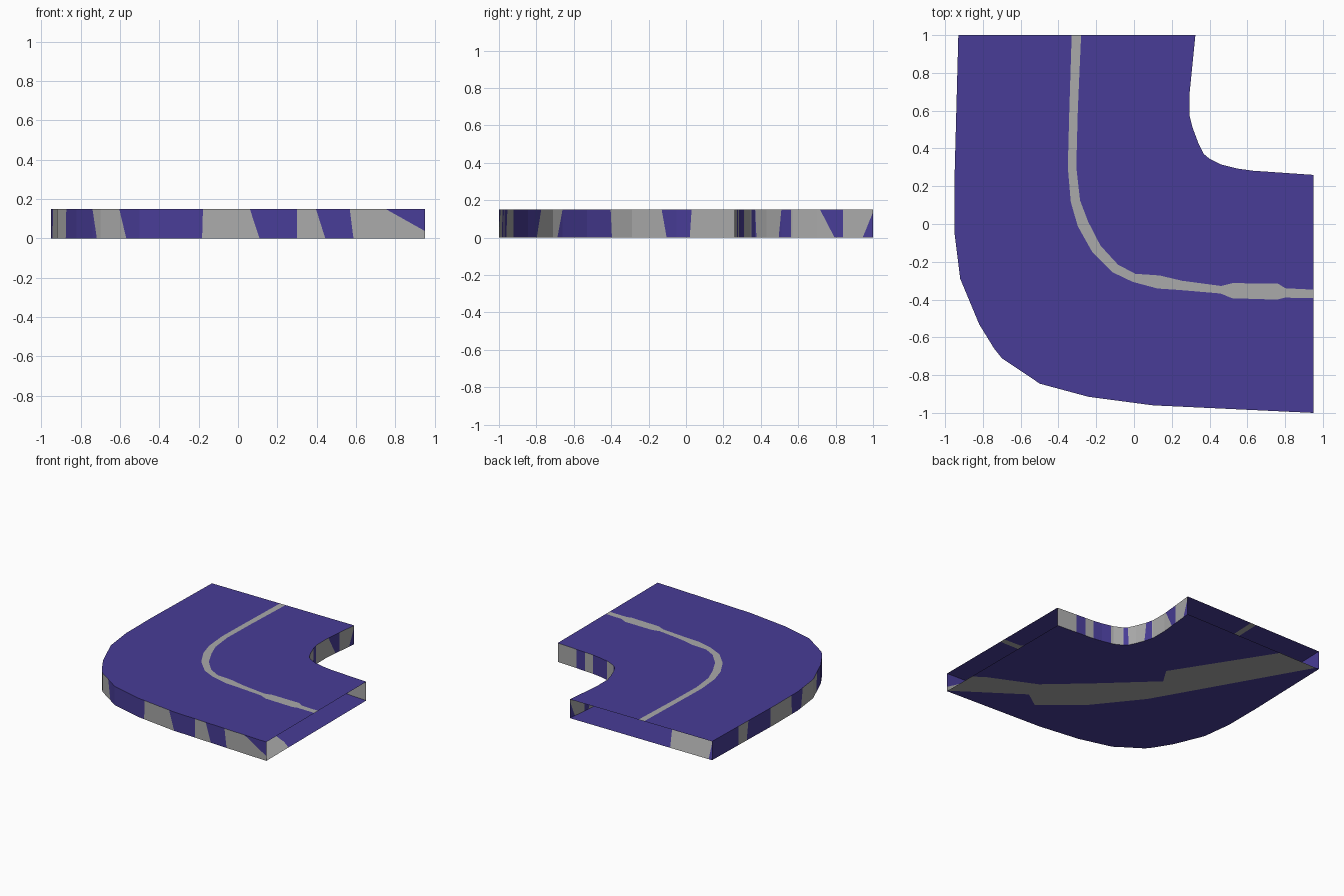
import bpy, bmesh
from mathutils import Vector

if "Cube" in bpy.data.objects:
    bpy.data.objects.remove(bpy.data.objects["Cube"])

H = 0.15


def material(name, rgb):
    m = bpy.data.materials.new(name)
    m.diffuse_color = (*rgb, 1)
    m.use_nodes = True
    m.node_tree.nodes["Principled BSDF"].inputs["Base Color"].default_value = m.diffuse_color
    return m


MATS = [material("indigo", (0.065, 0.046, 0.31)), material("grey", (0.40, 0.40, 0.40))]

# Plan outlines, both running from the back end (y=1) to the right end (x=0.95)
OUTER = [(-.93, 1), (-.95, .25), (-.95, -.05), (-.92, -.29), (-.82, -.53), (-.74, -.66),
         (-.70, -.71), (-.55, -.81), (-.50, -.845), (-.24, -.915), (.10, -.96), (.95, -1)]
INNER = [(.325, 1), (.295, .70), (.295, .57), (.31, .51), (.34, .43), (.37, .37),
         (.40, .345), (.46, .315), (.55, .293), (.63, .282), (.95, .26)]

# Centre stripe as (x, y, width)
STRIPE = [(-.305, 1, .05), (-.32, .6, .045), (-.328, .3, .045), (-.31, .12, .05),
          (-.27, 0, .06), (-.20, -.13, .055), (-.10, -.235, .05), (0, -.285, .045),
          (.13, -.307, .07), (.25, -.325, .05), (.46, -.348, .04), (.52, -.353, .08),
          (.76, -.358, .085), (.80, -.365, .05), (.95, -.37, .045)]


def stripe_side(sign):
    pts = []
    for i, (x, y, w) in enumerate(STRIPE):
        a, b = STRIPE[max(i - 1, 0)], STRIPE[min(i + 1, len(STRIPE) - 1)]
        t = Vector((b[0] - a[0], b[1] - a[1])).normalized()
        px, py = x - t.y * sign * w / 2, y + t.x * sign * w / 2
        if i == 0:
            py = 1
        if i == len(STRIPE) - 1:
            px = .95
        pts.append((px, py))
    return pts


# Underside grey band edges
BAND_OUT = [(-.90, 1), (-.25, -.14), (.03, -.49), (.33, -.74), (.46, -.65), (.95, -.99)]
BAND_IN = [(-.56, 1), (-.09, .26), (-.17, .13), (.20, -.22), (.50, -.49), (.87, -.66), (.95, -.72)]


def finish(name, bm):
    me = bpy.data.meshes.new(name)
    bm.to_mesh(me)
    bm.free()
    for m in MATS:
        me.materials.append(m)
    ob = bpy.data.objects.new(name, me)
    bpy.context.collection.objects.link(ob)


def sheet(name, lines, z, up):
    """Flat panel: one face between each pair of lines, indigo / grey / indigo."""
    bm = bmesh.new()
    rows = [[bm.verts.new((x, y, z)) for x, y in line] for line in lines]
    for i, (a, b) in enumerate(zip(rows, rows[1:])):
        f = bm.faces.new(a + b[::-1])
        f.material_index = i % 2
        f.normal_update()
        if (f.normal.z > 0) != up:
            f.normal_flip()
    bmesh.ops.triangulate(bm, faces=bm.faces[:])
    finish(name, bm)


def wall(name, line, breaks, flip):
    """Upright strip; each break is (x-y at the bottom, x-y at the top) where the colour swaps."""
    bm = bmesh.new()
    lo = [bm.verts.new((x, y, 0)) for x, y in line]
    hi = [bm.verts.new((x, y, H)) for x, y in line]
    for i in range(len(line) - 1):
        f = bm.faces.new((lo[i], lo[i + 1], hi[i + 1], hi[i]))
        if flip:
            f.normal_flip()
    for b, t in breaks:
        bmesh.ops.bisect_plane(bm, geom=bm.verts[:] + bm.edges[:] + bm.faces[:], dist=1e-5,
                               plane_co=(b, 0, 0), plane_no=(1, -1, -(t - b) / H))
    for f in bm.faces:
        c = f.calc_center_median()
        passed = sum(c.x - c.y > b + (t - b) * c.z / H for b, t in breaks)
        f.material_index = passed % 2
    finish(name, bm)


# Top and bottom panels (the two ends stay open)
sheet("top_deck", [OUTER, stripe_side(-1), stripe_side(1), INNER], H, True)
sheet("underside", [OUTER, BAND_OUT, BAND_IN, INNER], 0, False)

# Side walls with slanted colour patches
wall("outer_wall", OUTER,
     [(-1.62, -1.62), (-1.52, -1.50), (-1.24, -1.24), (-.97, -.98), (-.84, -.81), (-.48, -.47),
      (-.03, -.08), (.23, .17), (.74, .745), (1.07, 1.015), (1.27, 1.27), (1.42, 1.37),
      (1.57, 1.55), (2.02, 1.74)], False)
wall("inner_wall", INNER,
     [(-.625, -.68), (-.53, -.53), (-.49, -.42), (-.265, -.265), (-.18, -.20), (-.01, 0),
      (.045, .045), (.17, .17), (.34, .34), (.42, .42), (.505, .505)], True)
